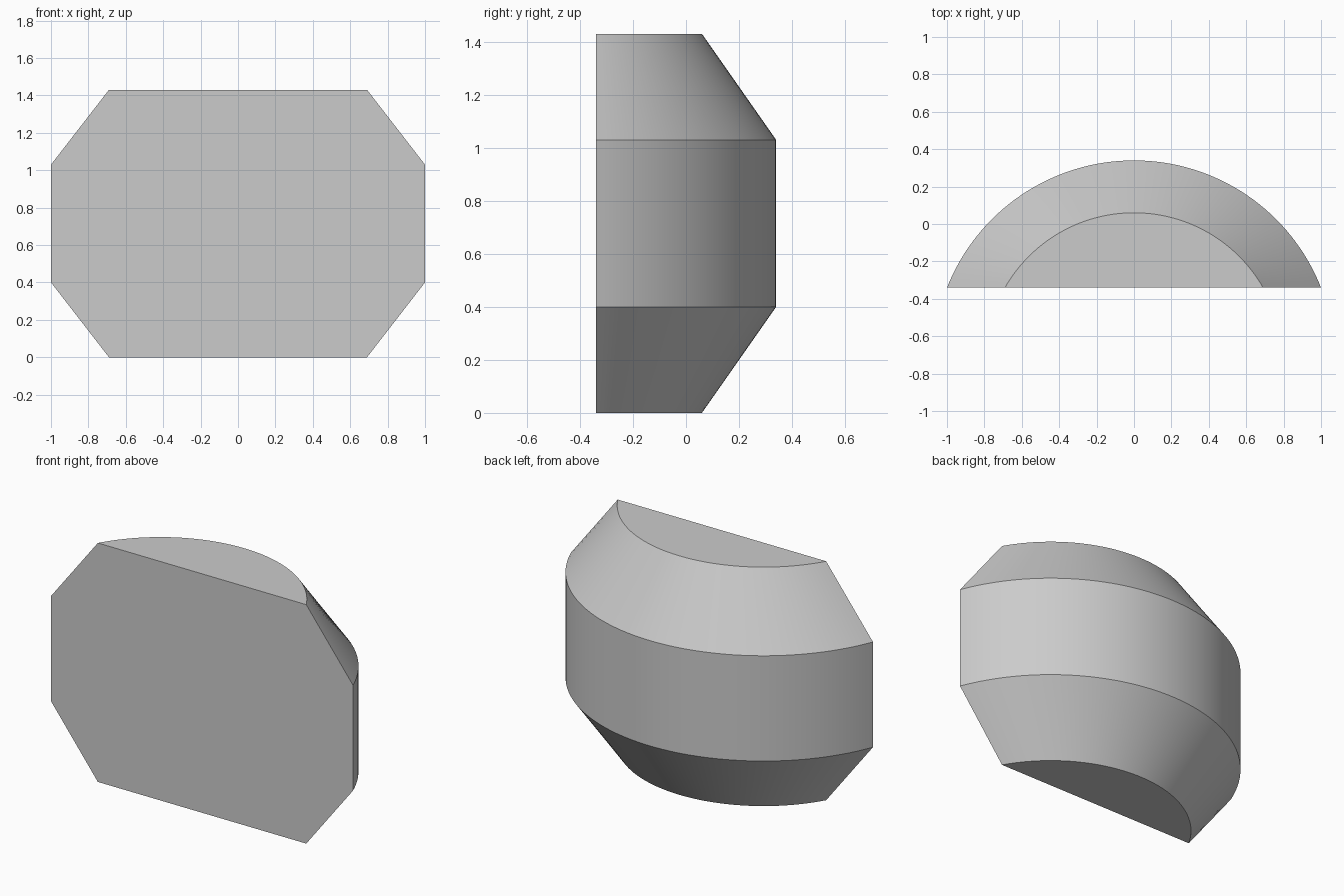
import bpy, bmesh, math

cube = bpy.data.objects.get("Cube")
if cube:
    bpy.data.objects.remove(cube)

SEGMENTS = 64
FRONT_Y = -0.34
AXIS_Y = -0.735      # shared axis of the curved back
# (radius, height) of the revolved back, bottom to top
PROFILE = [(0.795, 0), (1.075, 0.4), (1.075, 1.03), (0.795, 1.43)]

grey = bpy.data.materials.new("plain grey")
grey.use_nodes = True
colour = (0.6, 0.6, 0.6, 1)
grey.diffuse_color = colour
grey.node_tree.nodes["Principled BSDF"].inputs["Base Color"].default_value = colour


def arc(bm, radius, z):
    """Arc of the circle lying behind the front plane."""
    half = math.acos((FRONT_Y - AXIS_Y) / radius)
    angles = [half * (1 - 2 * i / SEGMENTS) for i in range(SEGMENTS + 1)]
    return [bm.verts.new((radius * math.sin(a), AXIS_Y + radius * math.cos(a), z))
            for a in angles]


# Solid with a flat front, a curved back and sloping shoulders
bm = bmesh.new()
rows = [arc(bm, r, z) for r, z in PROFILE]
for low, high in zip(rows, rows[1:]):
    for i in range(SEGMENTS):
        bm.faces.new((low[i], low[i + 1], high[i + 1], high[i]))

# Flat bottom, top and front
bm.faces.new(rows[0])
bm.faces.new(rows[-1])
bm.faces.new([row[0] for row in rows] + [row[-1] for row in reversed(rows)])
bmesh.ops.recalc_face_normals(bm, faces=bm.faces)

mesh = bpy.data.meshes.new("curved_block")
bm.to_mesh(mesh)
bm.free()
mesh.materials.append(grey)
block = bpy.data.objects.new("curved_block", mesh)
bpy.context.collection.objects.link(block)

# Smooth the curved bands, keep the rims sharp
bpy.ops.object.select_all(action='DESELECT')
block.select_set(True)
bpy.context.view_layer.objects.active = block
bpy.ops.object.shade_smooth_by_angle(angle=math.radians(25))
